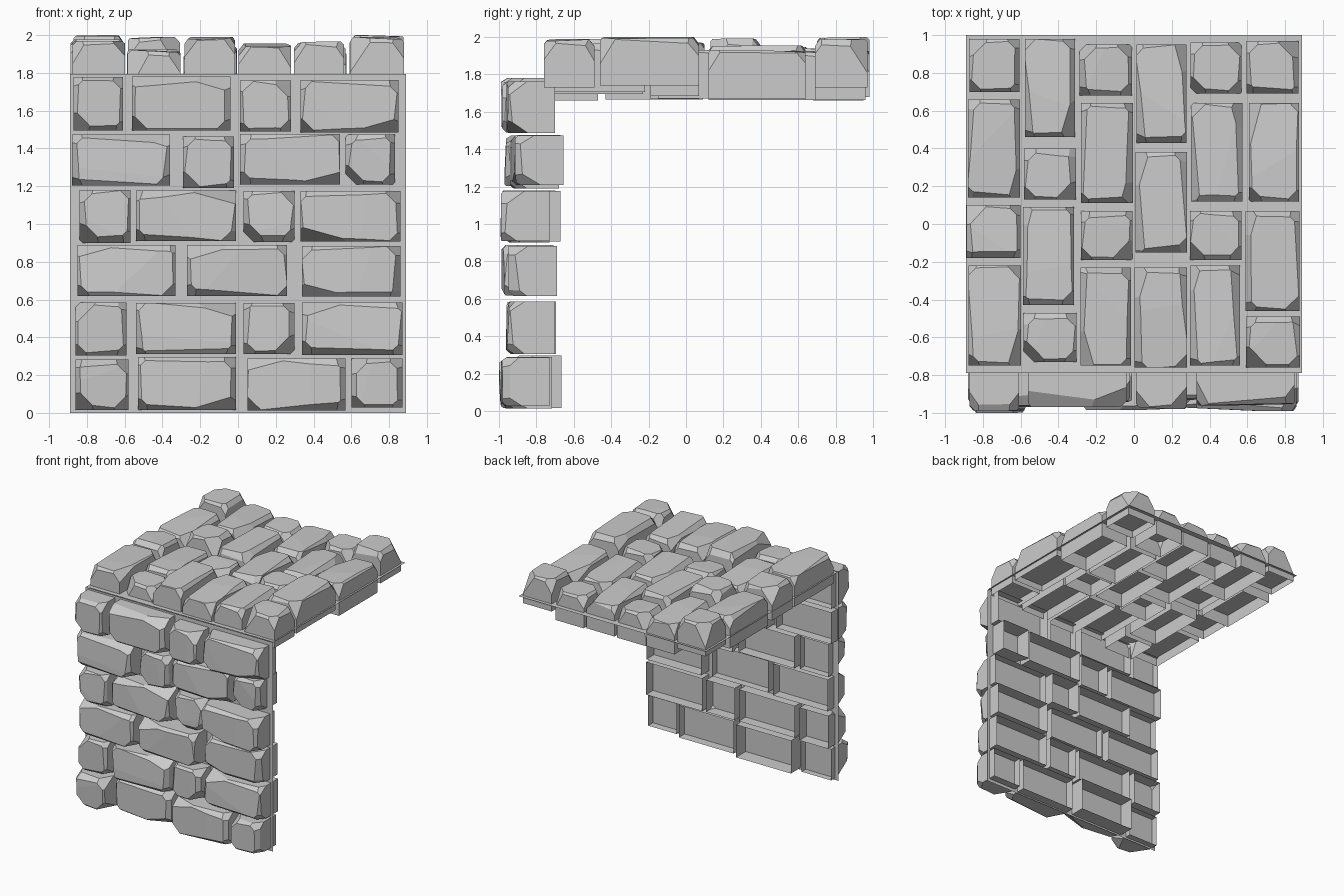
import bpy, bmesh, random
from mathutils import Vector, Matrix

if "Cube" in bpy.data.objects:
    bpy.data.objects.remove(bpy.data.objects["Cube"])

random.seed(7)
R = random.uniform
HALF = 0.89          # panel half width
DEPTH = 0.26         # every stone is equally thick, set in at varying depth

# Local stone space is (across, along, outward); these turn it to the wall or floor
TO_WALL = Matrix(((1, 0, 0, 0), (0, 0, -1, 0), (0, 1, 0, 0), (0, 0, 0, 1)))
TO_FLOOR = Matrix.Identity(4)


def add_object(name, bm):
    mesh = bpy.data.meshes.new(name)
    bm.to_mesh(mesh)
    bm.free()
    obj = bpy.data.objects.new(name, mesh)
    bpy.context.collection.objects.link(obj)
    return obj


def chip(bm, point, normal):
    """Slice a flat facet off a closed stone."""
    geom = bm.verts[:] + bm.edges[:] + bm.faces[:]
    cut = bmesh.ops.bisect_plane(bm, geom=geom, plane_co=point, plane_no=Vector(normal).normalized(),
                                 dist=1e-5, clear_outer=True)["geom_cut"]
    edges = [e for e in cut if isinstance(e, bmesh.types.BMEdge) and e.is_boundary]
    if len(edges) > 2:
        bmesh.ops.edgeloop_fill(bm, edges=edges)


def stone(name, u0, u1, v0, v1, top, matrix):
    """Rough-hewn block with chipped face, open at the back."""
    hu, hv = (u1 - u0) / 2, (v1 - v0) / 2
    cu, cv = (u0 + u1) / 2, (v0 + v1) / 2
    is_long = max(hu, hv) > 0.2
    back = top - DEPTH
    bm = bmesh.new()
    bmesh.ops.create_cube(bm, size=1)
    bmesh.ops.scale(bm, vec=(2 * hu, 2 * hv, DEPTH), verts=bm.verts)
    bmesh.ops.translate(bm, vec=(cu, cv, (top + back) / 2), verts=bm.verts)
    # gently sloping face
    chip(bm, (cu, cv, top - 0.003), (R(-.06, .06), R(-.06, .06), 1))
    # four chamfered face edges
    for s in (-1, 1):
        chip(bm, (cu + s * (hu - R(.015, .035)), cv, top), (s, R(-.1, .1), R(.6, 1.1)))
        chip(bm, (cu, cv + s * (hv - R(.015, .035)), top), (R(-.1, .1), s, R(.6, 1.1)))
    # four knocked-off corners, one of them larger
    big = random.randrange(4)
    for i, (a, b) in enumerate(((-1, -1), (1, -1), (1, 1), (-1, 1))):
        c = R(.05, .065) if i == big else R(.03, .045)
        ka, kb = (1, 1)
        if i == big and is_long:     # long stones get a stretched chip
            ka, kb = (.3, 1) if hu > hv else (1, .3)
        chip(bm, (cu + a * (hu - c), cv + b * (hv - c), top), (a * ka, b * kb, R(.5, .9)))
    # open back
    bm.normal_update()
    rear = [f for f in bm.faces if all(v.co.z < back + 1e-4 for v in f.verts)]
    bmesh.ops.delete(bm, geom=rear, context='FACES')
    bmesh.ops.recalc_face_normals(bm, faces=bm.faces)
    bm.transform(matrix)
    add_object(name, bm)


def panel(name, v0, v1, height, matrix):
    bm = bmesh.new()
    bm.faces.new([bm.verts.new((u, v, height)) for u, v in
                  ((-HALF, v0), (HALF, v0), (HALF, v1), (-HALF, v1))])
    bm.transform(matrix)
    add_object(name, bm)


# Mortar panels
panel("wall_panel", 0, 1.795, 0.795, TO_WALL)
panel("floor_panel", -0.79, 1.0, 1.795, TO_FLOOR)

# Wall courses: bottom, top, then stone start, end and (where it matters) face distance
courses = [
    (0.02, 0.29, [(-.86, -.58, 1.0), (-.53, -.01, .925), (.05, .57), (.60, .87, .99)]),
    (0.31, 0.59, [(-.86, -.59), (-.54, -.01), (.03, .30), (.34, .87, .96)]),
    (0.61, 0.89, [(-.85, -.33), (-.27, .26), (.34, .86, .95)]),
    (0.90, 1.18, [(-.84, -.57), (-.54, -.01), (.03, .30), (.33, .86, .99)]),
    (1.20, 1.47, [(-.88, -.36), (-.29, -.02), (.01, .54), (.57, .83, .915)]),
    (1.49, 1.77, [(-.87, -.61, .99), (-.56, -.04, .97), (.01, .28, .98), (.33, .85, .96)]),
]
n = 0
for z0, z1, spans in courses:
    for x0, x1, *face in spans:
        n += 1
        stone(f"wall_stone_{n}", x0, x1, z0 + R(-.01, .01), z1 + R(-.01, .01),
              face[0] if face else R(.92, .995), TO_WALL)

# Floor columns: left, right, then stone start, end and (where it matters) top height
columns = [
    (-.88, -.60, [(.70, .98, 2.0), (.14, .66), (-.18, .10), (-.75, -.22, 1.97)]),
    (-.58, -.31, [(.46, .98), (.13, .40), (-.43, .09), (-.73, -.47, 1.92)]),
    (-.28, -.01, [(.68, .95), (.11, .64), (-.19, .07), (-.75, -.23, 1.99)]),
    (.01, .28, [(.43, .95), (-.15, .38), (-.76, -.23, 1.955)]),
    (.30, .57, [(.69, .96), (.12, .64), (-.19, .07), (-.75, -.22, 1.965)]),
    (.60, .87, [(.69, .97, 1.99), (.12, .64, 1.93), (-.46, .07, 2.0), (-.76, -.49, 1.99)]),
]
n = 0
for x0, x1, spans in columns:
    for y0, y1, *face in spans:
        n += 1
        stone(f"floor_stone_{n}", x0 + R(-.01, .01), x1 + R(-.01, .01), y0, y1,
              face[0] if face else R(1.92, 1.995), TO_FLOOR)
